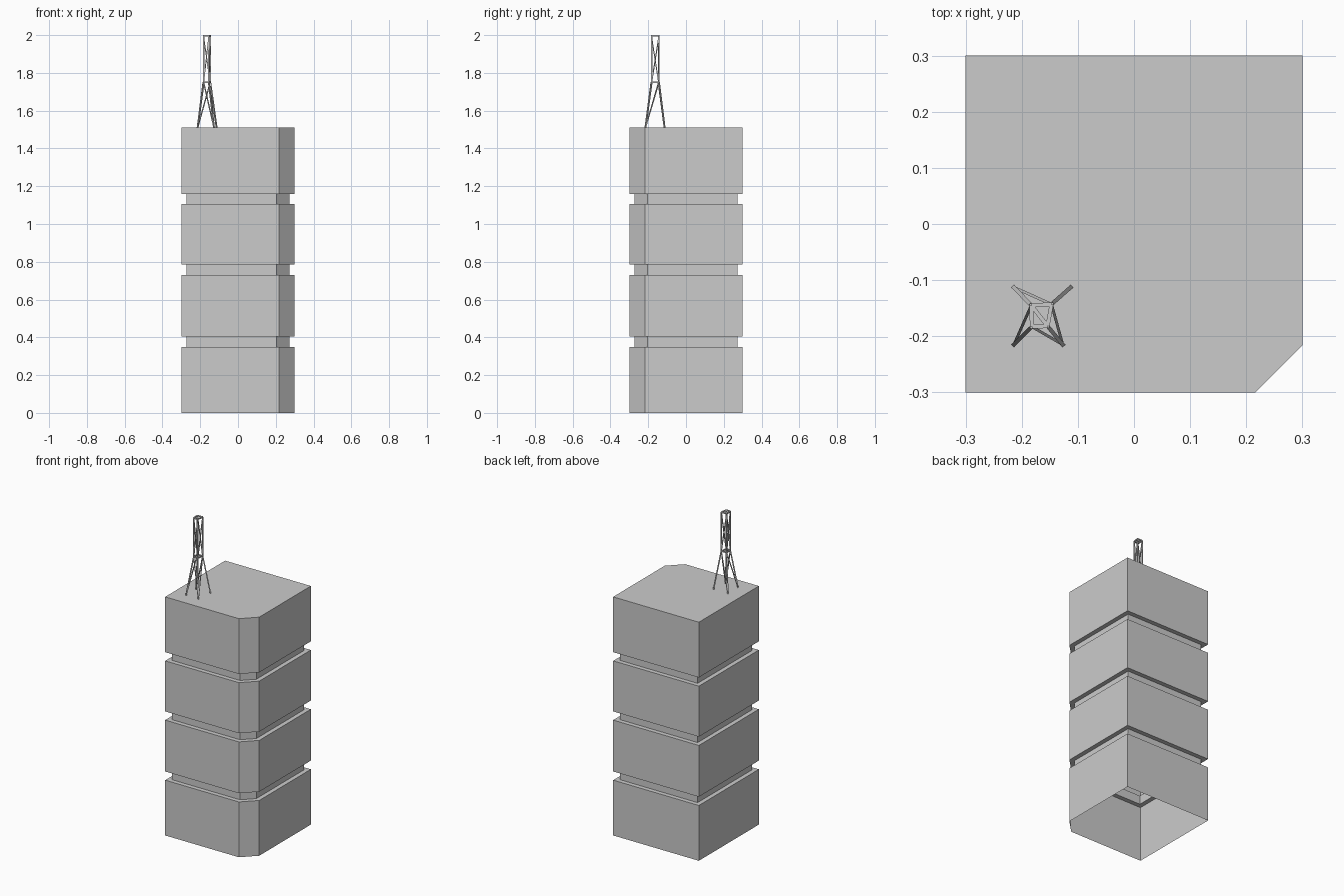
import bpy
import bmesh
from mathutils import Vector

cube = bpy.data.objects.get("Cube")
if cube:
    bpy.data.objects.remove(cube, do_unlink=True)

# One plain grey for everything
grey = bpy.data.materials.new("concrete grey")
grey.use_nodes = True
colour = (0.6, 0.6, 0.6, 1)
grey.diffuse_color = colour
grey.node_tree.nodes["Principled BSDF"].inputs["Base Color"].default_value = colour


def finish(bm, name):
    mesh = bpy.data.meshes.new(name)
    bm.to_mesh(mesh)
    bm.free()
    mesh.materials.append(grey)
    obj = bpy.data.objects.new(name, mesh)
    bpy.context.collection.objects.link(obj)
    return obj


def outline(inset):
    """Square plan with one cut corner, moved inwards evenly."""
    h = 0.3 - inset
    c = 0.516 - inset * 2 ** 0.5 - h
    return [(-h, -h), (c, -h), (h, -c), (h, h), (-h, h)]


# Tower shell: stacked blocks with recessed bands, open underneath
GROOVE = 0.028
levels = [(0, 0)]
for low, high in ((0.35, 0.405), (0.73, 0.785), (1.105, 1.16)):
    levels += [(low, 0), (low, GROOVE), (high, GROOVE), (high, 0)]
levels.append((1.51, 0))

bm = bmesh.new()
rings = [[bm.verts.new((x, y, z)) for x, y in outline(i)] for z, i in levels]
for lower, upper in zip(rings, rings[1:]):
    for k in range(len(lower)):
        n = (k + 1) % len(lower)
        bm.faces.new((lower[k], lower[n], upper[n], upper[k]))
bm.faces.new(rings[-1])
finish(bm, "tower_shell")


# Lattice mast
def bar(bm, a, b, width=0.007):
    """Square bar between two points."""
    a, b = Vector(a), Vector(b)
    d = (b - a).normalized()
    ref = Vector((1, 0, 0)) if abs(d.z) > 0.99 else Vector((0, 0, 1))
    u = d.cross(ref).normalized() * width / 2
    v = d.cross(u)
    ends = [[bm.verts.new(p + s * u + t * v)
             for s, t in ((-1, -1), (1, -1), (1, 1), (-1, 1))] for p in (a, b)]
    for k in range(4):
        n = (k + 1) % 4
        bm.faces.new((ends[0][k], ends[0][n], ends[1][n], ends[1][k]))
    bm.faces.new(ends[0][::-1])
    bm.faces.new(ends[1])
    return bm


# Corner order: left front, right front, right back, left back in plan
feet_xy = [(-0.214, -0.215), (-0.127, -0.215), (-0.113, -0.113), (-0.214, -0.113)]
neck_xy = [(-0.182, -0.183), (-0.154, -0.182), (-0.147, -0.143), (-0.183, -0.145)]
feet = [(x, y, 1.508) for x, y in feet_xy]
neck = [(x, y, 1.75) for x, y in neck_xy]
tip = [(x, y, 1.996) for x, y in neck_xy]

legs, uprights, braces, frames = (bmesh.new() for _ in range(4))
for k in range(4):
    n = (k + 1) % 4
    bar(legs, feet[k], neck[k])
    bar(uprights, neck[k], tip[k])
    bar(braces, neck[k], tip[n], 0.005)
    bar(frames, neck[k], neck[n])
    bar(frames, tip[k], tip[n])
# Slanted braces between the splayed legs
for foot, head in ((0, 3), (1, 0), (1, 2), (3, 2)):
    bar(braces, feet[foot], neck[head], 0.005)
bar(frames, tip[3], tip[1])

for part, name in ((legs, "mast_legs"), (uprights, "mast_uprights"),
                   (braces, "mast_braces"), (frames, "mast_frames")):
    bmesh.ops.recalc_face_normals(part, faces=part.faces[:])
    finish(part, name)
